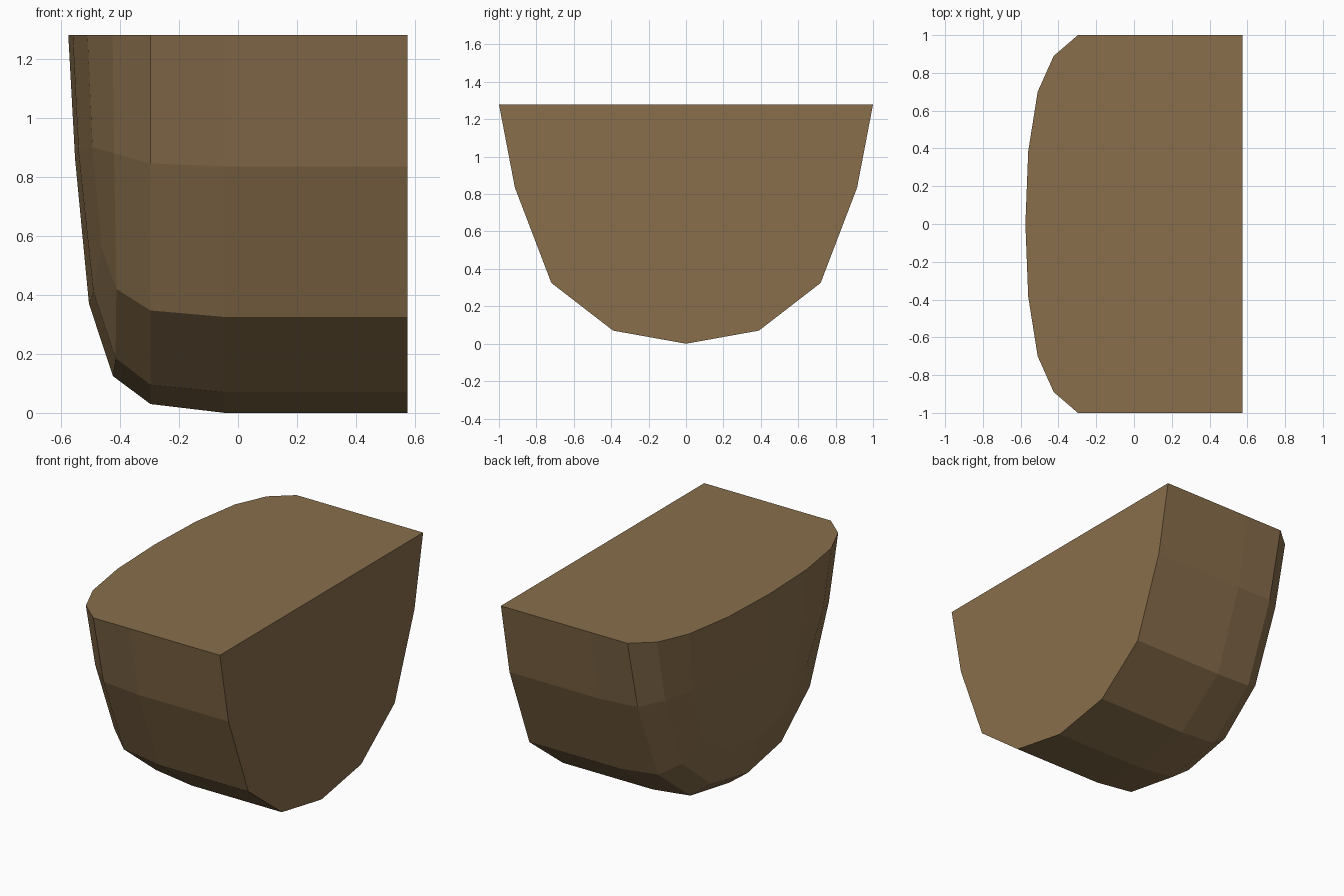
import bpy
import bmesh

default_cube = bpy.data.objects.get("Cube")
if default_cube:
    bpy.data.objects.remove(default_cube, do_unlink=True)

RIM = 1.28        # height of the flat top
CUT_X = 0.575     # plane of the flat side


def make_material(name, colour):
    mat = bpy.data.materials.new(name)
    mat.use_nodes = True
    mat.diffuse_color = colour
    mat.node_tree.nodes["Principled BSDF"].inputs["Base Color"].default_value = colour
    return mat


def add_strip(bm, first, second):
    """Bridge two open rows of vertices with quads."""
    for i in range(len(first) - 1):
        bm.faces.new((first[i], first[i + 1], second[i + 1], second[i]))


def add_section(bm, points):
    return [bm.verts.new(p) for p in points]


def straight_section(bm, x, profile):
    return add_section(bm, [(x, y, z) for y, z in profile])


bm = bmesh.new()

# Cross-sections of one half, each running from the rim down to the keel
full_profile = [(1, RIM), (0.915, 0.835), (0.72, 0.325), (0.39, 0.07), (0, 0)]
tucked_profile = [(1, RIM), (0.9, 0.845), (0.7, 0.347), (0.38, 0.095), (0, 0.03)]

cut = straight_section(bm, CUT_X, full_profile)
middle = straight_section(bm, -0.045, full_profile)
shoulder = straight_section(bm, -0.297, tucked_profile)

# Rounded end: two shrinking rings closed by a small grid
outer_ring = add_section(bm, [
    (-0.425, 0.89, RIM), (-0.42, 0.805, 0.88), (-0.412, 0.63, 0.42),
    (-0.415, 0.345, 0.185), (-0.424, 0, 0.125)])
inner_ring = add_section(bm, [
    (-0.51, 0.7, RIM), (-0.493, 0.64, 0.9), (-0.462, 0.5, 0.56),
    (-0.49, 0.3, 0.41), (-0.505, 0, 0.37)])
nose_row = add_section(bm, [
    (-0.56, 0.385, RIM), (-0.54, 0.35, 0.88), (-0.552, 0, 0.86)])
nose_tip = bm.verts.new((-0.575, 0, RIM))

sections = [cut, middle, shoulder, outer_ring, inner_ring]
for first, second in zip(sections, sections[1:]):
    add_strip(bm, first, second)

nose_top, nose_corner, nose_keel = nose_row
add_strip(bm, inner_ring[:2], [nose_top, nose_corner])
bm.faces.new((*inner_ring[1:4], nose_corner))
add_strip(bm, inner_ring[3:], [nose_corner, nose_keel])
bm.faces.new((nose_top, nose_corner, nose_keel, nose_tip))

# Flat top and flat cut side
cut_centre = bm.verts.new((CUT_X, 0, RIM))
bm.faces.new([s[0] for s in sections] + [nose_top, nose_tip, cut_centre])
bm.faces.new(cut + [cut_centre])

# Mirror to the other half
copy = bmesh.ops.duplicate(bm, geom=bm.verts[:] + bm.edges[:] + bm.faces[:])
for item in copy["geom"]:
    if isinstance(item, bmesh.types.BMVert):
        item.co.y = -item.co.y
bmesh.ops.remove_doubles(bm, verts=bm.verts[:], dist=0.0001)
bmesh.ops.recalc_face_normals(bm, faces=bm.faces[:])

mesh = bpy.data.meshes.new("rounded_half_bowl")
bm.to_mesh(mesh)
bm.free()
mesh.materials.append(make_material("brown", (0.25, 0.157, 0.072, 1)))

body = bpy.data.objects.new("rounded_half_bowl", mesh)
bpy.context.collection.objects.link(body)
